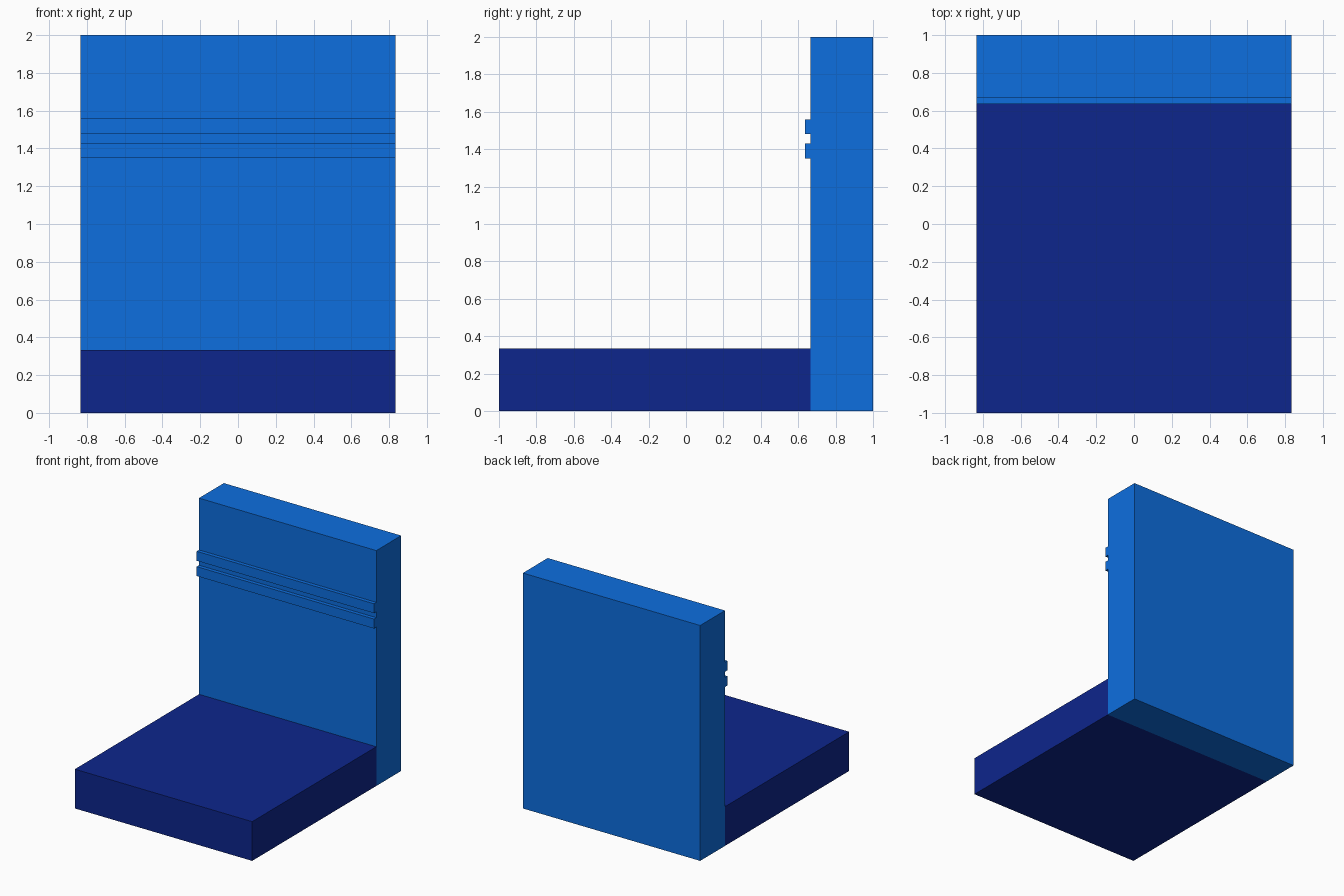
import bpy

if "Cube" in bpy.data.objects:
    bpy.data.objects.remove(bpy.data.objects["Cube"])


def material(name, color):
    mat = bpy.data.materials.new(name)
    mat.diffuse_color = color
    mat.use_nodes = True
    mat.node_tree.nodes["Principled BSDF"].inputs["Base Color"].default_value = mat.diffuse_color
    return mat


def box(name, y_range, z_range, mat, width=5 / 3):
    (y0, y1), (z0, z1) = y_range, z_range
    bpy.ops.mesh.primitive_cube_add(size=1, location=(0, (y0 + y1) / 2, (z0 + z1) / 2))
    obj = bpy.context.object
    obj.name = name
    obj.scale = (width, y1 - y0, z1 - z0)
    bpy.ops.object.transform_apply(location=False, rotation=False, scale=True)
    obj.data.materials.append(mat)
    return obj


dark_blue = material("dark_blue", (0.004, 0.019, 0.265, 1))
bright_blue = material("bright_blue", (0.004, 0.156, 0.74, 1))

wall_face = 2 / 3

# Seat slab and upright back
box("seat", (-1, wall_face), (0, 1 / 3), dark_blue)
box("backrest", (wall_face, 1), (0, 2), bright_blue)

# Two thin ridges across the front of the back
for label, z0 in (("lower", 1.35), ("upper", 1.48)):
    box(label + "_ridge", (0.635, wall_face), (z0, z0 + 0.08), bright_blue)
